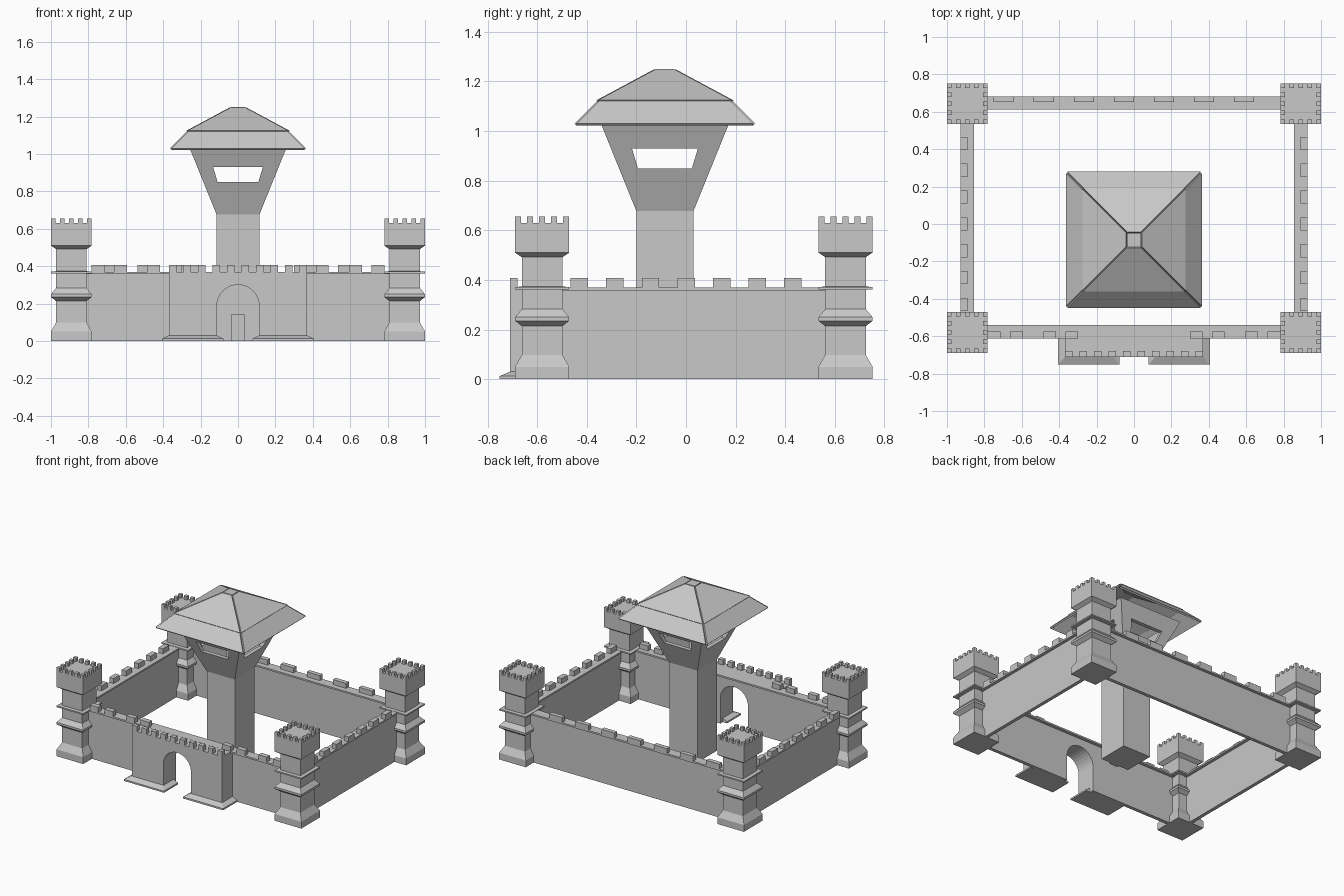
import bpy, bmesh, math
from mathutils import Vector, Matrix

if "Cube" in bpy.data.objects:
    bpy.data.objects.remove(bpy.data.objects["Cube"])

stone = bpy.data.materials.new("grey_stone")
stone.diffuse_color = (0.58, 0.58, 0.58, 1)
stone.use_nodes = True
stone.node_tree.nodes["Principled BSDF"].inputs["Base Color"].default_value = stone.diffuse_color


def finish(bm, name):
    bmesh.ops.remove_doubles(bm, verts=bm.verts, dist=1e-5)
    bmesh.ops.recalc_face_normals(bm, faces=bm.faces)
    me = bpy.data.meshes.new(name)
    bm.to_mesh(me)
    bm.free()
    me.materials.append(stone)
    ob = bpy.data.objects.new(name, me)
    bpy.context.collection.objects.link(ob)
    return ob


def box(bm, x0, x1, y0, y1, z0, z1):
    m = Matrix.Translation(((x0 + x1) / 2, (y0 + y1) / 2, (z0 + z1) / 2))
    m = m @ Matrix.Diagonal((x1 - x0, y1 - y0, z1 - z0, 1))
    bmesh.ops.create_cube(bm, size=1, matrix=m)


def square_loft(bm, cx, cy, profile):
    """Stack square rings given as (half width, z)."""
    rings = [[bm.verts.new((cx + sx * h, cy + sy * h, z))
              for sx, sy in ((1, 1), (-1, 1), (-1, -1), (1, -1))] for h, z in profile]
    for lo, hi in zip(rings, rings[1:]):
        for i in range(4):
            bm.faces.new((lo[i], lo[(i + 1) % 4], hi[(i + 1) % 4], hi[i]))
    bm.faces.new(rings[0][::-1])
    bm.faces.new(rings[-1])


# Corner towers with moulded profile and battlements
R, S = 0.109, 0.082
profile = [(R, 0), (R, 0.05), (S, 0.098), (S, 0.214), (R, 0.235), (R, 0.25),
           (S, 0.282), (S, 0.361), (R, 0.362), (R, 0.372), (S, 0.373),
           (S, 0.492), (R, 0.51), (R, 0.63)]
BACK, FRONT, SIDE = 0.643, -0.58, 0.891
for yname, cy in (("back", BACK), ("front", FRONT)):
    for xname, cx in (("left", -SIDE), ("right", SIDE)):
        bm = bmesh.new()
        square_loft(bm, cx, cy, profile)
        u = 2 * R / 9
        for i in range(5):
            for j in range(5):
                if i in (0, 4) or j in (0, 4):
                    x, y = cx - R + 2 * i * u, cy - R + 2 * j * u
                    box(bm, x, x + u, y, y + u, 0.63, 0.656)
        finish(bm, f"{yname}_{xname}_tower")

# Thin curtain walls carrying a wider walkway with outer battlements
H, TOP, T, B, LEDGE = 0.37, 0.407, 0.036, 0.013, 0.358
bm = bmesh.new()
c = BACK + 0.004
box(bm, -SIDE, SIDE, c - B, c + B, 0, LEDGE)
box(bm, -SIDE, SIDE, c - T, c + T, LEDGE, H)
for i in range(7):
    x = -0.75 + 0.214 * i
    box(bm, x, x + 0.107, c + 0.004, c + T, H, TOP)
finish(bm, "back_wall")

for name, s in (("left_wall", -1), ("right_wall", 1)):
    bm = bmesh.new()
    box(bm, SIDE - B, SIDE + B, FRONT, BACK, 0, LEDGE)
    box(bm, SIDE - T, SIDE + T, FRONT, BACK, LEDGE, H)
    for i in range(7):
        y = -0.465 + 0.1435 * i
        box(bm, SIDE, SIDE + T, y, y + 0.07, H, TOP)
    for v in bm.verts:
        v.co.x *= s
    finish(bm, name)


def arched_wall(bm, w, y0, y1, top):
    """Wall of half width w with the arched gateway through it."""
    r, spring = 0.113, 0.188
    pts = [(-w, 0), (-w, top), (w, top), (w, 0), (r, 0)]
    for i in range(17):
        a = math.pi * i / 16
        pts.append((r * math.cos(a), spring + r * math.sin(a)))
    pts.append((-r, 0))
    f = bm.faces.new([bm.verts.new((x, y0, z)) for x, z in pts])
    ext = bmesh.ops.extrude_face_region(bm, geom=[f], use_keep_orig=True)
    for v in ext["geom"]:
        if isinstance(v, bmesh.types.BMVert):
            v.co.y = y1


bm = bmesh.new()
c = -0.575
arched_wall(bm, SIDE, c - B, c + B, LEDGE)
box(bm, -SIDE, SIDE, c - T, c + T, LEDGE, H)
for s in (-1, 1):
    for x in (0.333, 0.45, 0.628, 0.748):
        box(bm, s * (x - 0.034), s * (x + 0.034), c - T, c, H, TOP)
finish(bm, "front_wall")

# Gatehouse block and its battlements
bm = bmesh.new()
W = 0.368
arched_wall(bm, W, -0.71, c - B, H - 0.0005)
u = 2 * W / 19
for i in range(10):
    x = -W + 2 * i * u
    box(bm, x, x + u, -0.71, -0.68, H - 0.0005, TOP)
finish(bm, "gatehouse")

# Sloped plinths either side of the gateway
for name, s in (("left_gate_plinth", -1), ("right_gate_plinth", 1)):
    bm = bmesh.new()
    box(bm, 0.078, 0.405, -0.752, -0.59, 0, 0.012)
    top = [f for f in bm.faces if f.calc_center_median().z > 0.011]
    ext = bmesh.ops.extrude_face_region(bm, geom=top)
    for v in ext["geom"]:
        if isinstance(v, bmesh.types.BMVert):
            v.co.z = 0.03
            v.co.x += 0.036 if v.co.x < 0.2 else -0.036
            if v.co.y < -0.7:
                v.co.y += 0.042
    for v in bm.verts:
        v.co.x *= s
    finish(bm, name)

# Central keep shaft and its door
CY = -0.085
bm = bmesh.new()
square_loft(bm, 0, CY, [(0.115, 0), (0.115, 0.677)])
finish(bm, "keep_shaft")
bm = bmesh.new()
box(bm, -0.035, 0.035, CY - 0.13, CY - 0.114, 0, 0.145)
finish(bm, "keep_door")

# Flared lookout: hollow shell with a window in each side
bm = bmesh.new()


def flare(z):
    return 0.115 + 0.141 * (z - 0.677) / 0.348


def quad_ring(z0, z1, inset, halves=None):
    d0, d1 = flare(z0) - inset, flare(z1) - inset
    h0, h1 = halves or (d0, d1)
    return [(-h0, -d0, z0), (h0, -d0, z0), (h1, -d1, z1), (-h1, -d1, z1)]


WALL, WIN = 0.03, (0.109, 0.133)
loops = [quad_ring(0.677, 1.03, 0), quad_ring(0.85, 0.93, 0, WIN),
         quad_ring(0.85, 0.93, WALL, WIN), quad_ring(0.70, 1.03, WALL)]
for k in range(4):
    m = Matrix.Translation((0, CY, 0)) @ Matrix.Rotation(k * math.pi / 2, 4, 'Z')
    vs = [[bm.verts.new(m @ Vector(p)) for p in loop] for loop in loops]
    for a, b in zip(vs, vs[1:]):
        for i in range(4):
            j = (i + 1) % 4
            bm.faces.new((a[i], a[j], b[j], b[i]))
    bm.faces.new((vs[0][3], vs[0][2], vs[3][2], vs[3][3]))
f = flare(0.70) - WALL
bm.faces.new([bm.verts.new((x, CY + y, 0.70)) for x, y in ((-f, -f), (f, -f), (f, f), (-f, f))])
finish(bm, "keep_lookout")


# Two-tier roof of thin sloping slabs, open underneath
def roof_tier(name, h0, z0, h1, z1, t):
    bm = bmesh.new()
    n = Vector((0, -(z1 - z0), h0 - h1)).normalized() * t
    quad = [Vector(p) for p in ((-h0, -h0, z0), (h0, -h0, z0), (h1, -h1, z1), (-h1, -h1, z1))]
    for k in range(4):
        m = Matrix.Translation((0, CY, 0)) @ Matrix.Rotation(k * math.pi / 2, 4, 'Z')
        lo = [bm.verts.new(m @ p) for p in quad]
        hi = [bm.verts.new(m @ (p + n)) for p in quad]
        bm.faces.new(lo[::-1])
        bm.faces.new(hi)
        for i in range(4):
            j = (i + 1) % 4
            bm.faces.new((lo[i], lo[j], hi[j], hi[i]))
    finish(bm, name)


roof_tier("roof_eaves", 0.356, 1.022, 0.262, 1.116, 0.012)
roof_tier("roof_top", 0.270, 1.114, 0.037, 1.239, 0.012)
bm = bmesh.new()
box(bm, -0.037, 0.037, CY - 0.037, CY + 0.037, 1.239, 1.251)
finish(bm, "roof_cap")
